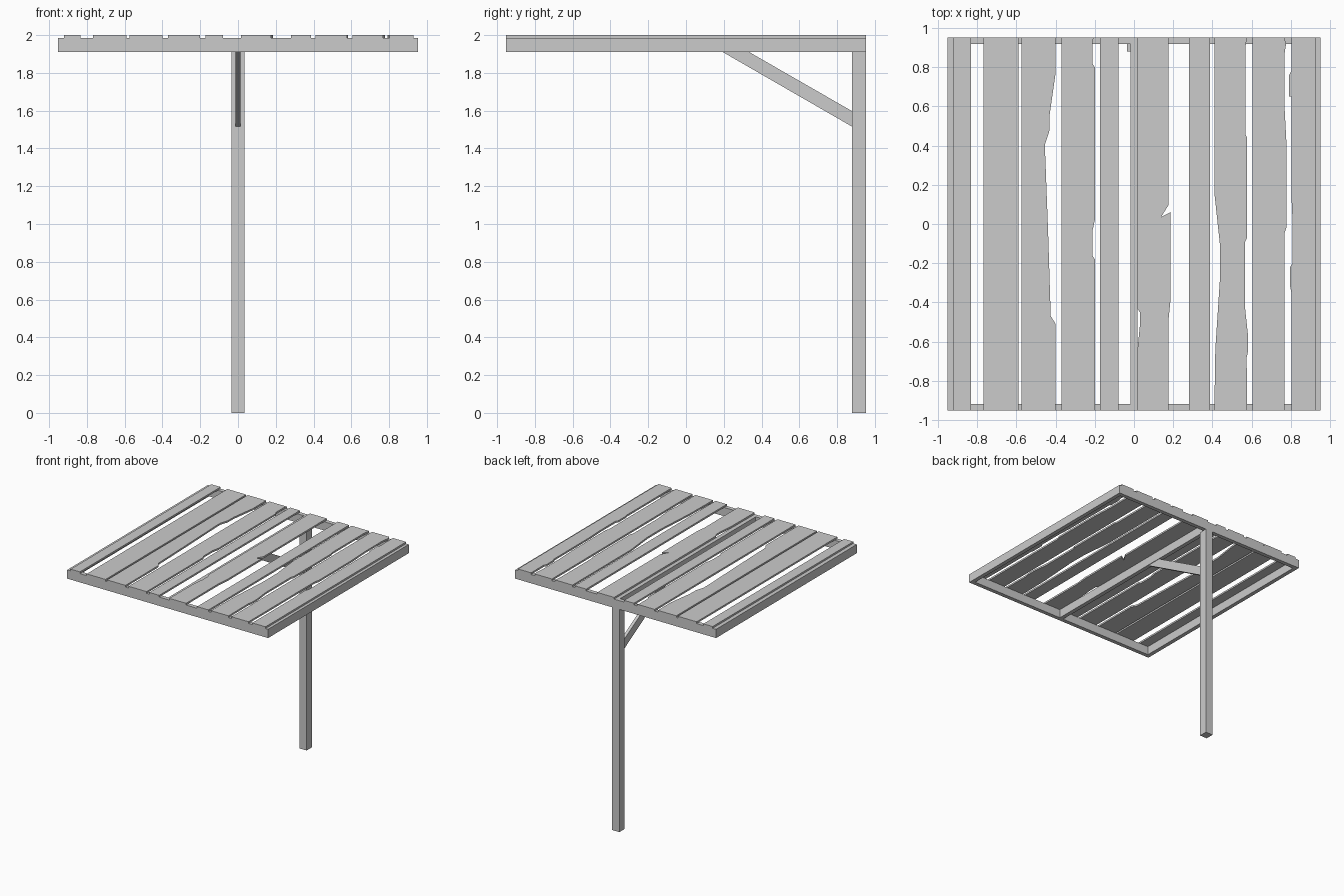
import bpy, bmesh

if "Cube" in bpy.data.objects:
    bpy.data.objects.remove(bpy.data.objects["Cube"])

H = 0.953            # half width of the square roof
T = 0.035            # frame board thickness
Z0, Z1, Z2 = 1.91, 1.985, 2.0


def finish(name, bm):
    bmesh.ops.recalc_face_normals(bm, faces=bm.faces)
    me = bpy.data.meshes.new(name)
    bm.to_mesh(me)
    bm.free()
    ob = bpy.data.objects.new(name, me)
    bpy.context.collection.objects.link(ob)
    return ob


def prism(name, outline, offset):
    """Extrude a closed outline of 3D points along an offset vector."""
    bm = bmesh.new()
    face = bm.faces.new([bm.verts.new(p) for p in outline])
    res = bmesh.ops.extrude_face_region(bm, geom=[face], use_keep_orig=True)
    verts = [g for g in res["geom"] if isinstance(g, bmesh.types.BMVert)]
    bmesh.ops.translate(bm, verts=verts, vec=offset)
    return finish(name, bm)


def box(name, x0, x1, y0, y1, z0, z1):
    return prism(name, [(x0, y0, z0), (x1, y0, z0), (x1, y1, z0), (x0, y1, z0)],
                 (0, 0, z1 - z0))


def plank(name, x0, x1, left=(), right=()):
    """Roof board; left/right list worn edge points from back to front."""
    pts = [(x0, H), *left, (x0, -H), (x1, -H), *reversed(right), (x1, H)]
    return prism(name, [(x, y, Z1) for x, y in pts], (0, 0, Z2 - Z1))


# Post and diagonal brace
box("post", -0.035, 0.035, 0.88, H, 0, Z0)
prism("brace", [(-0.013, 0.195, Z0), (-0.013, 0.335, Z0),
                (-0.013, 0.88, 1.597), (-0.013, 0.88, 1.515)], (0.026, 0, 0))

# Roof frame
box("front_rail", -H, H, -H, -H + T, Z0, Z1)
box("back_rail", -H, H, H - T, H, Z0, Z1)
box("left_rail", -H, -H + T, -H + T, H - T, Z0, Z1)
box("right_rail", H - T, H, -H + T, H - T, Z0, Z1)
box("middle_beam", -0.018, 0.018, -H + T, H - T, Z0, Z1)

# Intact planks
for i, (a, b) in enumerate([(-0.92, -0.833), (-0.768, -0.59),
                            (-0.173, -0.08), (0.28, 0.387)]):
    plank(f"plain_plank_{i + 1}", a, b)

# Worn planks with chipped edges
plank("worn_plank_1", -0.575, -0.40, right=[
    (-0.40, 0.77), (-0.43, 0.56), (-0.432, 0.475), (-0.453, 0.41), (-0.453, 0.35),
    (-0.438, -0.05), (-0.425, -0.47), (-0.40, -0.51)])
plank("worn_plank_2", -0.37, -0.20, right=[
    (-0.213, 0.94), (-0.213, 0.82), (-0.20, 0.80), (-0.20, 0.02),
    (-0.213, -0.04), (-0.213, -0.16), (-0.20, -0.18)])
plank("cracked_plank", 0.015, 0.175,
      left=[(0.015, -0.43), (0.03, -0.45), (0.03, -0.52), (0.018, -0.64)],
      right=[(0.175, 0.095), (0.138, 0.035), (0.185, 0.06), (0.185, -0.40), (0.175, -0.50)])
plank("worn_plank_3", 0.41, 0.577,
      left=[(0.41, 0.16), (0.438, -0.10), (0.438, -0.29), (0.415, -0.64)],
      right=[(0.568, 0.90), (0.568, 0.46), (0.577, 0.44), (0.577, -0.07), (0.567, -0.09),
             (0.567, -0.43), (0.582, -0.57), (0.582, -0.65), (0.575, -0.68)])
plank("worn_plank_4", 0.605, 0.767, right=[
    (0.776, 0.92), (0.767, 0.86), (0.767, 0.62), (0.777, 0.43), (0.777, -0.02), (0.767, -0.05)])
plank("worn_plank_5", 0.803, 0.928, left=[
    (0.803, 0.78), (0.792, 0.76), (0.792, 0.65), (0.803, 0.65), (0.803, 0.15),
    (0.81, 0.0), (0.81, -0.20), (0.797, -0.22), (0.797, -0.32), (0.803, -0.35)])
